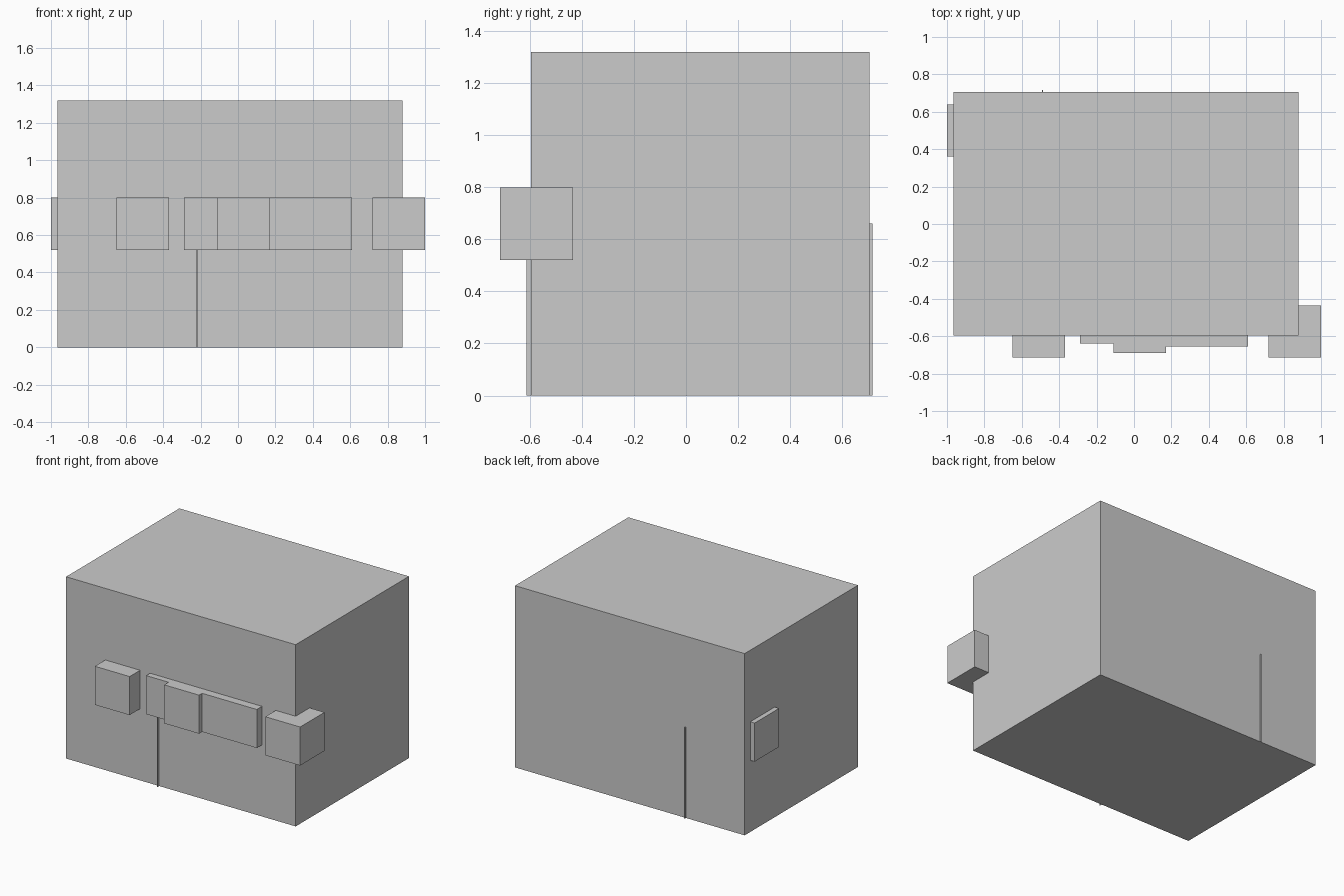
import bpy
import bmesh
from mathutils import Vector

# Remove the default object
default = bpy.data.objects.get("Cube")
if default:
    bpy.data.objects.remove(default, do_unlink=True)

# Single flat colour
GREY = (0.6, 0.6, 0.6, 1.0)
grey = bpy.data.materials.new("light grey")
grey.use_nodes = True
grey.diffuse_color = GREY
grey.node_tree.nodes["Principled BSDF"].inputs["Base Color"].default_value = GREY


def box(name, x, y, z):
    """Add a box from its (low, high) range on each axis."""
    low, high = (Vector(c) for c in zip(x, y, z))
    bm = bmesh.new()
    bmesh.ops.create_cube(bm, size=1)
    bmesh.ops.scale(bm, vec=high - low, verts=bm.verts)
    mesh = bpy.data.meshes.new(name)
    bm.to_mesh(mesh)
    bm.free()
    mesh.materials.append(grey)
    obj = bpy.data.objects.new(name, mesh)
    obj.location = (low + high) / 2
    bpy.context.collection.objects.link(obj)
    return obj


FRONT, BACK = -0.595, 0.705
LEFT, RIGHT = 0.88, -0.965
BAND = (0.52, 0.80)

# Main body
box("main_body", (RIGHT, LEFT), (FRONT, BACK), (0, 1.32))

# Row of blocks sunk into the front wall: x range and front depth
blocks = {
    "front_right_block": (-0.65, -0.37, -0.715),
    "front_thin_block": (-0.29, -0.11, -0.64),
    "front_middle_block": (-0.11, 0.17, -0.69),
    "front_long_block": (0.17, 0.61, -0.655),
}
for name, (x0, x1, depth) in blocks.items():
    box(name, (x0, x1), (depth, FRONT + 0.02), BAND)

# Blocks on the front corner and the right wall
box("corner_block", (0.72, 1.0), (-0.715, -0.435), BAND)
box("right_wall_block", (-1.0, RIGHT + 0.02), (0.36, 0.64), BAND)

# Thin upright strips on the front and back walls
STRIP_HEIGHT, HALF = 0.66, 0.003
for name, x, y in (("front_strip", -0.22, (FRONT - 0.018, FRONT)),
                   ("back_strip", -0.49, (BACK, BACK + 0.012))):
    box(name, (x - HALF, x + HALF), y, (0, STRIP_HEIGHT))
